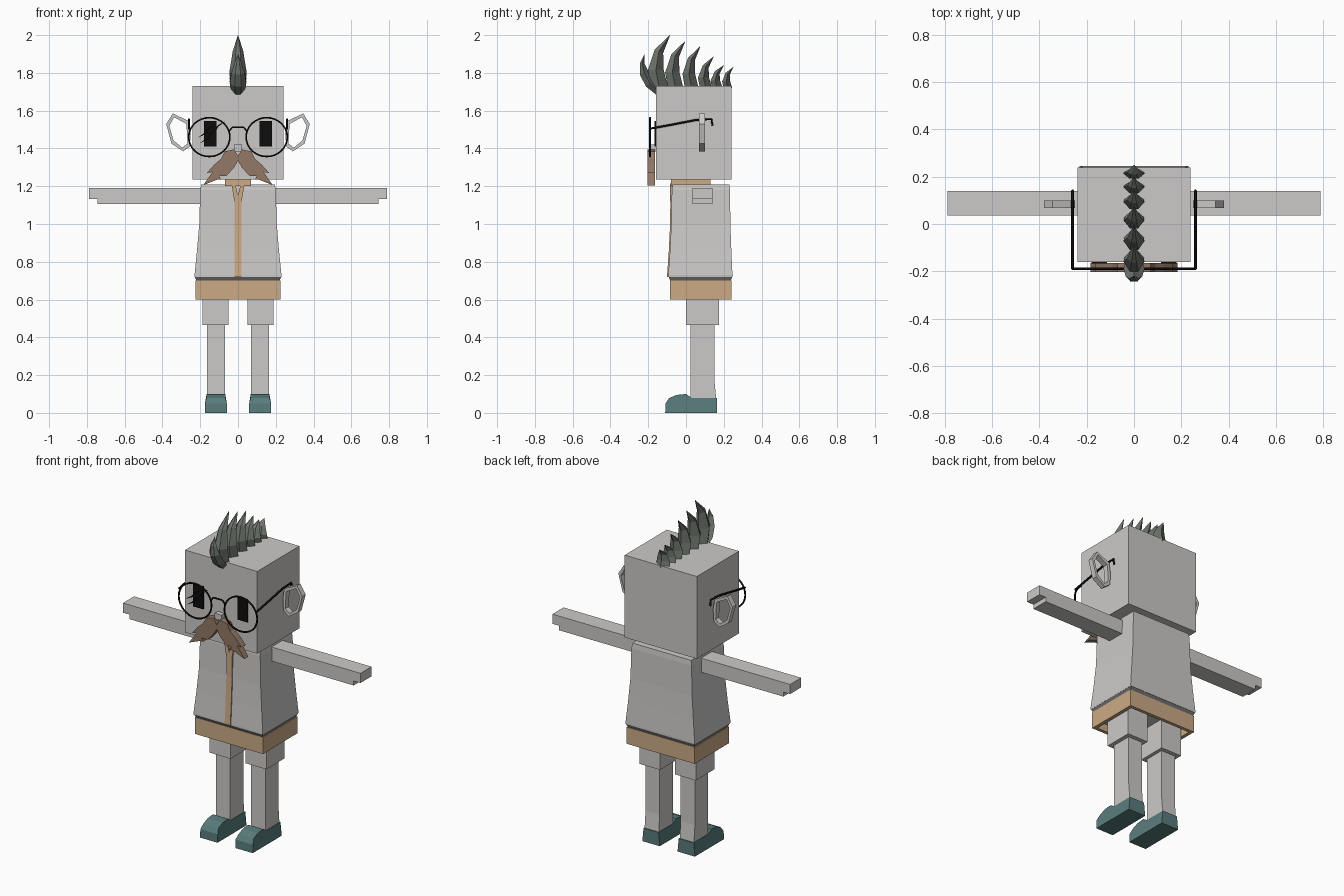
import bpy, bmesh, math
from mathutils import Vector

cube = bpy.data.objects.get("Cube")
if cube:
    bpy.data.objects.remove(cube, do_unlink=True)


def material(name, rgb):
    m = bpy.data.materials.new(name)
    m.use_nodes = True
    m.diffuse_color = (*rgb, 1)
    m.node_tree.nodes["Principled BSDF"].inputs["Base Color"].default_value = (*rgb, 1)
    return m


GREY = material("light grey", (0.6, 0.59, 0.58))
DARK = material("hem grey", (0.16, 0.16, 0.16))
TAN = material("tan", (0.6, 0.4, 0.235))
BROWN = material("moustache brown", (0.29, 0.19, 0.135))
TEAL = material("shoe teal", (0.1, 0.2, 0.2))
HAIR = material("hair grey green", (0.155, 0.175, 0.15))
BLACK = material("black", (0.004, 0.004, 0.004))


def loft(name, rings, mat, closed=False):
    """Skin a list of equal-sized rings; cap the ends unless closed."""
    bm = bmesh.new()
    loops = [[bm.verts.new(p) for p in ring] for ring in rings]
    n = len(loops[0])
    pairs = list(zip(loops, loops[1:]))
    if closed:
        pairs.append((loops[-1], loops[0]))
    else:
        bm.faces.new(loops[0])
        bm.faces.new(loops[-1])
    for a, b in pairs:
        for i in range(n):
            j = (i + 1) % n
            bm.faces.new((a[i], a[j], b[j], b[i]))
    bmesh.ops.recalc_face_normals(bm, faces=bm.faces)
    mesh = bpy.data.meshes.new(name)
    bm.to_mesh(mesh)
    bm.free()
    ob = bpy.data.objects.new(name, mesh)
    bpy.context.collection.objects.link(ob)
    mesh.materials.append(mat)
    return ob


def rect(x, y0, y1, z, cx=0):
    return [(cx - x, y0, z), (cx + x, y0, z), (cx + x, y1, z), (cx - x, y1, z)]


def box(name, x0, x1, y0, y1, z0, z1, mat):
    c, h = (x0 + x1) / 2, abs(x1 - x0) / 2
    return loft(name, [rect(h, y0, y1, z, c) for z in (z0, z1)], mat)


def plate(name, pts, y0, y1, mat):
    """Front outline in x and z, given depth along y."""
    return loft(name, [[(x, y, z) for x, z in pts] for y in (y0, y1)], mat)


def wire(name, pts, r, mat, cyclic=False):
    cu = bpy.data.curves.new(name, 'CURVE')
    cu.dimensions = '3D'
    cu.bevel_depth = r
    cu.bevel_resolution = 1
    cu.use_fill_caps = True
    sp = cu.splines.new('POLY')
    sp.points.add(len(pts) - 1)
    for p, co in zip(sp.points, pts):
        p.co = (*co, 1)
    sp.use_cyclic_u = cyclic
    cu.materials.append(mat)
    ob = bpy.data.objects.new(name, cu)
    bpy.context.collection.objects.link(ob)


# Head and nose
box("head", -0.24, 0.24, -0.16, 0.24, 1.235, 1.73, GREY)
box("nose", -0.022, 0.022, -0.19, -0.15, 1.385, 1.42, GREY)

# Flared jacket with a turned-in hem
torso = [(0.195, -0.07, 0.23, 1.21), (0.2, -0.075, 0.233, 1.18), (0.205, -0.078, 0.235, 1.0),
         (0.217, -0.085, 0.24, 0.86), (0.23, -0.094, 0.246, 0.73), (0.229, -0.094, 0.246, 0.72)]
loft("jacket", [rect(*t) for t in torso], GREY)
loft("hem", [rect(0.229, -0.093, 0.245, 0.722), rect(0.22, -0.082, 0.237, 0.698)], DARK)

# Collar, front placket and lapels
box("collar", -0.07, 0.07, -0.08, 0.13, 1.2, 1.235, TAN)
placket = [(0.019, y0 - 0.006, y0 + 0.01, z) for _, y0, _, z in torso[2:]]
placket.insert(0, (0.019, -0.083, -0.065, 1.13))
loft("placket", [rect(*p) for p in placket], TAN)
for s, side in ((1, "left"), (-1, "right")):
    plate(side + "_lapel", [(0, 1.15), (0, 1.12), (s * 0.019, 1.12), (s * 0.035, 1.215),
                            (s * 0.015, 1.215)], -0.084, -0.07, TAN)

# Hollow waistband with its lining
loft("waistband", [rect(0.226, -0.085, 0.24, 0.7), rect(0.226, -0.085, 0.24, 0.6),
                   rect(0.205, -0.065, 0.22, 0.6), rect(0.205, -0.065, 0.22, 0.66)], TAN)
box("lining", -0.204, 0.204, -0.064, 0.219, 0.645, 0.665, GREY)

shoe_profile = [(-0.11, 0), (0.165, 0), (0.165, 0.08), (0.03, 0.08), (0.0, 0.1),
                (-0.05, 0.095), (-0.09, 0.078), (-0.108, 0.05)]
ear_outline = [(0.345, 1.585), (0.38, 1.53), (0.352, 1.425), (0.29, 1.385), (0.255, 1.41),
               (0.25, 1.48), (0.26, 1.545)]
moustache = [(0, 1.36), (0.02, 1.395), (0.07, 1.385), (0.09, 1.345), (0.125, 1.315),
             (0.165, 1.27), (0.135, 1.275), (0.185, 1.205), (0.11, 1.235), (0.09, 1.235),
             (0.1, 1.255), (0.06, 1.255), (0.02, 1.3), (0, 1.335)]

for s, side in ((1, "left"), (-1, "right")):
    # Arm with a stepped fingertip
    plate(side + "_arm", [(s * x, z) for x, z in ((0.18, 1.105), (0.745, 1.105), (0.745, 1.132),
          (0.79, 1.132), (0.79, 1.19), (0.18, 1.19))], 0.035, 0.14, GREY)
    # Leg and shoe
    box(side + "_shorts", s * 0.05, s * 0.188, 0.0, 0.175, 0.465, 0.66, GREY)
    loft(side + "_leg", [rect(0.047, 0.025, y1, z, s * 0.117)
                         for y1, z in ((0.16, 0.07), (0.15, 0.18), (0.15, 0.47))], GREY)
    loft(side + "_shoe", [[(s * 0.117 + e * (0.058 if z < 0.06 else 0.05), y, z)
                           for y, z in shoe_profile] for e in (-1, 1)], TEAL)
    # Open ear ring
    cx, cz = 0.315, 1.485
    ear = []
    for x, z in ear_outline:
        d = Vector((x - cx, z - cz))
        inner = d * (1 - 0.02 / d.length)
        ear.append([(s * (cx + v.x), y, cz + v.y)
                    for v, y in ((d, 0.068), (d, 0.1), (inner, 0.1), (inner, 0.068))])
    loft(side + "_ear", ear, GREY, closed=True)
    # Eye, moustache half, glasses rim and temple
    box(side + "_eye", s * 0.115, s * 0.18, -0.168, -0.159, 1.41, 1.545, BLACK)
    plate(side + "_moustache", [(s * x, z) for x, z in moustache], -0.203, -0.165, BROWN)
    rim = [(s * 0.152 + 0.109 * math.cos(a), -0.19, 1.46 + 0.103 * math.sin(a))
           for a in (math.tau * i / 32 for i in range(32))]
    wire(side + "_rim", rim, 0.005, BLACK, cyclic=True)
    wire(side + "_temple", [(s * 0.26, y, z) for y, z in ((-0.19, 1.505), (-0.08, 1.525), (0.05, 1.55),
                            (0.135, 1.555), (0.14, 1.52))], 0.006, BLACK)

wire("bridge", [(x, -0.19, z) for x, z in ((-0.048, 1.49), (-0.03, 1.512), (0.03, 1.512), (0.048, 1.49))],
     0.005, BLACK)

# Cracks across one lens
for i, (x, z) in enumerate(((-0.215, 1.455), (-0.205, 1.425), (-0.165, 1.47))):
    plate("crack_%d" % i, [(x, z), (x + 0.05, z + 0.025), (x + 0.045, z + 0.035), (x + 0.1, z + 0.075),
                           (x + 0.06, z + 0.055), (x + 0.06, z + 0.045)], -0.192, -0.187, BLACK)


# Crest of curved spikes
def spike(name, path, widths):
    rings = []
    for i, (y, z) in enumerate(path):
        a, b = path[max(i - 1, 0)], path[min(i + 1, len(path) - 1)]
        t = Vector((b[0] - a[0], b[1] - a[1])).normalized()
        wx, wy = widths[i]
        rings.append([(wx, y, z), (wx * 0.4, y - t.y * wy, z + t.x * wy),
                      (-wx * 0.4, y - t.y * wy, z + t.x * wy), (-wx, y, z),
                      (0, y + t.y * wy, z - t.x * wy)])
    loft(name, rings, HAIR)


spike("front_spike", [(-0.145, 1.70), (-0.19, 1.745), (-0.222, 1.8), (-0.232, 1.85), (-0.22, 1.897)],
      [(0.034, 0.02), (0.044, 0.028), (0.035, 0.024), (0.02, 0.012), (0.001, 0.001)])
tips = [(-0.085, 2.0), (-0.005, 1.967), (0.075, 1.94), (0.145, 1.885), (0.2, 1.84), (0.25, 1.83)]
for i, (ty, tz) in enumerate(tips):
    h, k = tz - 1.715, 1 - 0.1 * i
    spike("spike_%d" % (i + 1),
          [(ty - 0.055 * k, 1.715), (ty - 0.075 * k, 1.715 + 0.35 * h),
           (ty - 0.058 * k, 1.715 + 0.7 * h), (ty, tz)],
          [(0.042, 0.045 * k), (0.044, 0.042 * k), (0.028, 0.024 * k), (0.001, 0.001)])
